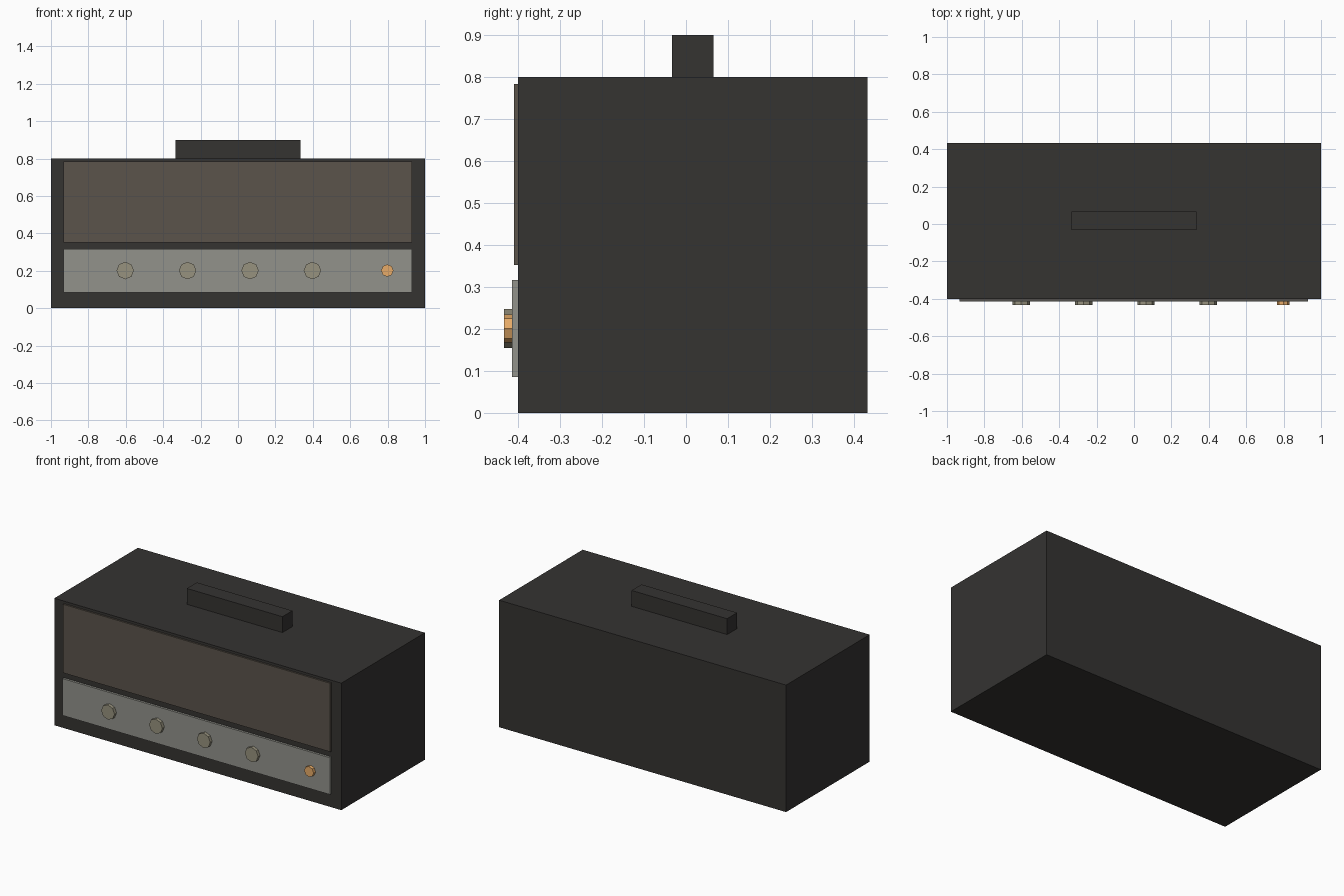
import bpy
from math import radians

if "Cube" in bpy.data.objects:
    bpy.data.objects.remove(bpy.data.objects["Cube"])


def material(name, r, g, b):
    m = bpy.data.materials.new(name)
    m.diffuse_color = (r, g, b, 1)
    m.use_nodes = True
    m.node_tree.nodes["Principled BSDF"].inputs["Base Color"].default_value = m.diffuse_color
    return m


BLACK = material("black_vinyl", 0.035, 0.033, 0.031)
CLOTH = material("grille_cloth", 0.105, 0.088, 0.070)
STEEL = material("grey_panel", 0.29, 0.29, 0.26)
CREAM = material("cream_knob", 0.31, 0.29, 0.21)
AMBER = material("amber_lamp", 0.80, 0.41, 0.14)


def box(name, x, y, z, mat):
    """Box from (min, max) ranges on each axis."""
    bpy.ops.mesh.primitive_cube_add(size=1, location=[sum(r) / 2 for r in (x, y, z)])
    ob = bpy.context.object
    ob.name = name
    ob.scale = [r[1] - r[0] for r in (x, y, z)]
    bpy.ops.object.transform_apply(location=False, rotation=False, scale=True)
    ob.data.materials.append(mat)


def dial(name, x, radius, mat):
    """Eight-sided disc standing out of the control panel."""
    front, back = -0.434, -0.410
    bpy.ops.mesh.primitive_cylinder_add(
        vertices=8, radius=radius, depth=back - front,
        location=(x, (front + back) / 2, 0.201), rotation=(radians(90), 0, 0))
    ob = bpy.context.object
    ob.name = name
    ob.data.materials.append(mat)


# Cabinet and carrying handle
box("cabinet", (-1, 1), (-0.40, 0.432), (0, 0.80), BLACK)
box("carry_handle", (-0.333, 0.333), (-0.033, 0.066), (0.79, 0.90), BLACK)

# Front face
box("speaker_grille", (-0.933, 0.93), (-0.41, -0.39), (0.352, 0.784), CLOTH)
box("control_panel", (-0.933, 0.93), (-0.414, -0.39), (0.085, 0.317), STEEL)

# Row of knobs and the pilot lamp
for i in range(4):
    dial(f"knob_{i + 1}", -0.603 + i * 0.3335, 0.0465, CREAM)
dial("pilot_lamp", 0.798, 0.033, AMBER)
